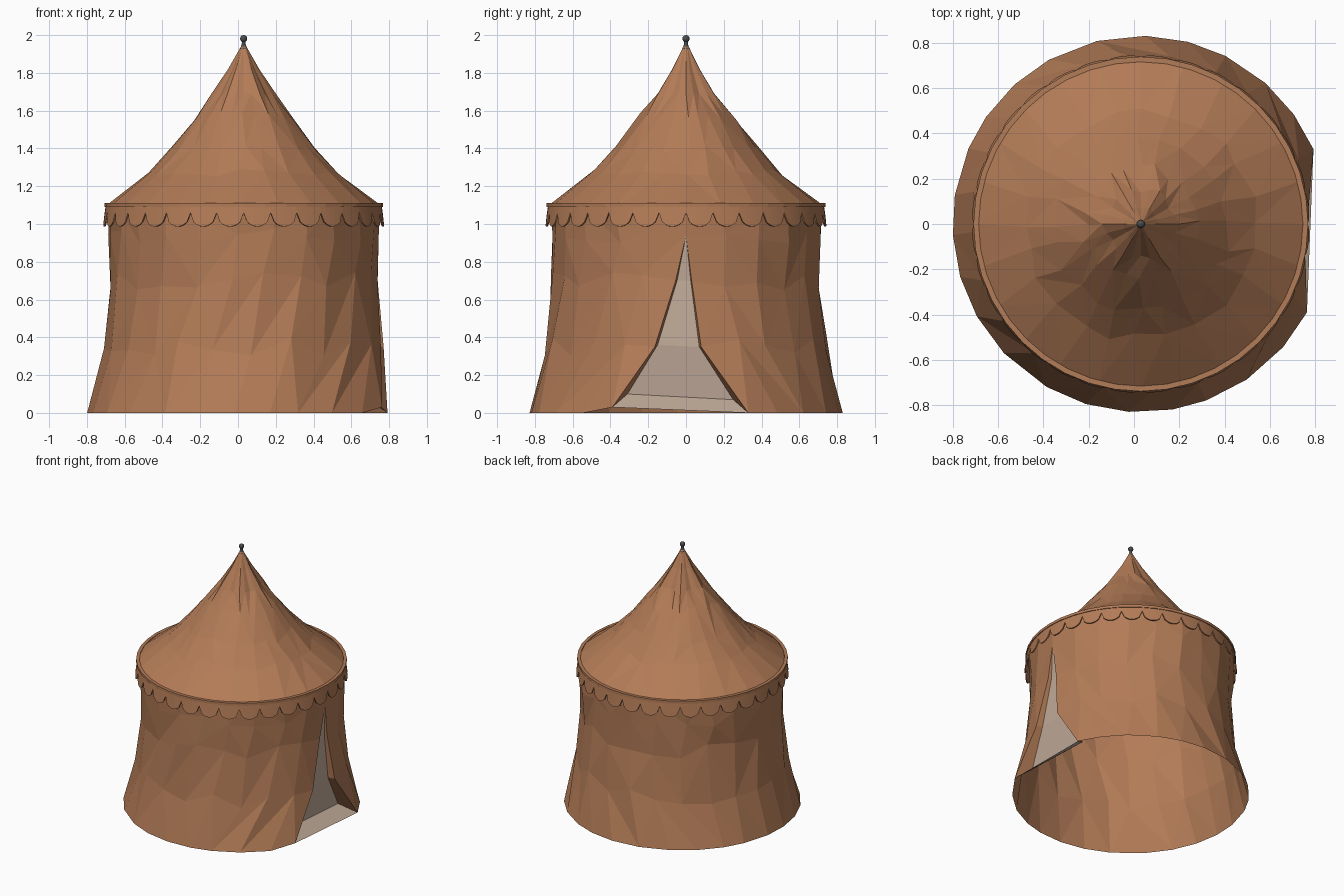
import bpy, bmesh, math, random
from math import sin, cos, asin, pi, sqrt

if "Cube" in bpy.data.objects:
    bpy.data.objects.remove(bpy.data.objects["Cube"])

random.seed(4)
CX = 0.03  # tent axis


def material(name, rgb):
    m = bpy.data.materials.new(name)
    m.diffuse_color = (*rgb, 1)
    m.use_nodes = True
    m.node_tree.nodes["Principled BSDF"].inputs["Base Color"].default_value = m.diffuse_color
    return m


CANVAS = material("canvas", (0.45, 0.20, 0.095))
LINING = material("lining", (0.55, 0.42, 0.33))
IRON = material("iron", (0.07, 0.07, 0.07))


def make(name, verts, faces, mat):
    me = bpy.data.meshes.new(name)
    me.from_pydata(verts, [], faces)
    bm = bmesh.new()
    bm.from_mesh(me)
    bmesh.ops.remove_doubles(bm, verts=bm.verts, dist=0.0005)
    bm.to_mesh(me)
    bm.free()
    me.materials.append(mat)
    ob = bpy.data.objects.new(name, me)
    bpy.context.collection.objects.link(ob)
    return ob


def polar(r, a, z):
    return (CX + r * cos(a), r * sin(a), z)


def skin(rows, loose=False):
    """Faces between rows of points; loose gives randomly split triangles."""
    n = len(rows[0])
    faces = []
    for j in range(len(rows) - 1):
        for i in range(n - 1):
            a, b = j * n + i, j * n + i + 1
            c, d = b + n, a + n
            if not loose:
                faces.append((a, b, c, d))
            elif random.random() < 0.5:
                faces += [(a, b, c), (a, c, d)]
            else:
                faces += [(a, b, d), (b, c, d)]
    return [p for row in rows for p in row], faces


def lathe(name, profile, n, mat):
    rows = [[polar(r, 2 * pi * i / n, z) for i in range(n + 1)] for r, z in profile]
    return make(name, *skin(rows), mat)


# Canvas wall with a pointed doorway on +x: radius, height, door edge at +y, at -y
N = 23
wall_rings = [(0.83, 0.0, 0.33, 0.39), (0.745, 0.35, 0.08, 0.165),
              (0.71, 0.70, 0.03, 0.055), (0.715, 0.94, 0, 0), (0.72, 1.1, 0, 0)]
rows = []
for k, (r, z, right, left) in enumerate(wall_rings):
    start, end = asin(right / r), 2 * pi - asin(left / r)
    row = []
    for i in range(N + 1):
        a, rr, zz = start + (end - start) * i / N, r, z
        if 0 < i < N:
            a += random.uniform(-0.04, 0.04)
            if 0 < k < 4:
                zz += random.uniform(-0.05, 0.05)
                rr += random.uniform(-0.008, 0.008)
        row.append(polar(rr, a, zz))
    rows.append(row)
x, y, _ = rows[0][-1]
rows[0][-1] = (x, y, 0.03)
make("tent_wall", *skin(rows, True), CANVAS)

# Folded door flaps and the pale door cloth set back behind them
edge_r = [row[0] for row in rows[:4]]
edge_l = [row[-1] for row in rows[:4]]
inner_r = [(0.68, 0.25, 0.07), (0.72, 0.07, 0.35), (0.72, 0.025, 0.70)]
inner_l = [(0.67, -0.31, 0.10), (0.71, -0.15, 0.36), (0.715, -0.047, 0.70)]
flap = [(0, 4, 5, 1), (1, 5, 6, 2), (2, 6, 3)]
make("door_flap_right", edge_r + inner_r, flap, CANVAS)
make("door_flap_left", edge_l + inner_l, [f[::-1] for f in flap], CANVAS)
make("door_cloth", [edge_l[0]] + inner_l + [edge_r[0]] + inner_r + [edge_r[3]],
     [(0, 4, 5, 1), (1, 5, 6, 2), (2, 6, 7, 3), (3, 7, 8)], LINING)

# Sagging peaked roof, with pinched folds near the peak
roof_rings = [(0.725, 1.10), (0.505, 1.27), (0.385, 1.40), (0.25, 1.57),
              (0.155, 1.69), (0.075, 1.82), (0.014, 1.94)]
M = 24
rows = []
for k, (r, z) in enumerate(roof_rings):
    row = []
    for i in range(M):
        a, rr, zz = 2 * pi * i / M, r, z
        if 0 < k < 4:
            a += random.uniform(-0.06, 0.06)
            zz += random.uniform(-0.02, 0.02)
            rr = r + (z - zz) * 0.85 + random.uniform(-0.008, 0.008)
        elif 4 <= k < 6:
            rr *= 1 + 0.1 * cos(6 * a)
        row.append(polar(rr, a, zz))
    rows.append(row + row[:1])
make("tent_roof", *skin(rows, True), CANVAS)

# Rim cord around the eaves
lathe("eave_rim", [(0.715, 1.09), (0.738, 1.09), (0.738, 1.11), (0.715, 1.11), (0.715, 1.09)],
      40, CANVAS)

# Scalloped valance
SCALLOPS, STEPS = 32, 8
low, high = [], []
for i in range(SCALLOPS * STEPS + 1):
    a = 2 * pi * i / (SCALLOPS * STEPS)
    t = (i % STEPS) / STEPS
    drop = 0.073 * sqrt(1 - (2 * t - 1) ** 2)
    low.append(polar(0.736 + 0.12 * drop, a, 1.06 - drop))
    high.append(polar(0.73, a, 1.10))
valance = make("scalloped_valance", *skin([low, high]), CANVAS)
mod = valance.modifiers.new("thickness", "SOLIDIFY")
mod.thickness = 0.008

# Finial: turned stem and ball
lathe("finial_stem", [(0.0, 1.915), (0.02, 1.915), (0.02, 1.93), (0.015, 1.937),
                      (0.010, 1.955), (0.010, 1.975)], 12, IRON)
bpy.ops.mesh.primitive_uv_sphere_add(segments=12, ring_count=8, radius=0.019,
                                     location=(CX, 0, 1.981))
ball = bpy.context.object
ball.name = "finial_ball"
ball.data.materials.append(IRON)
for p in ball.data.polygons:
    p.use_smooth = True
